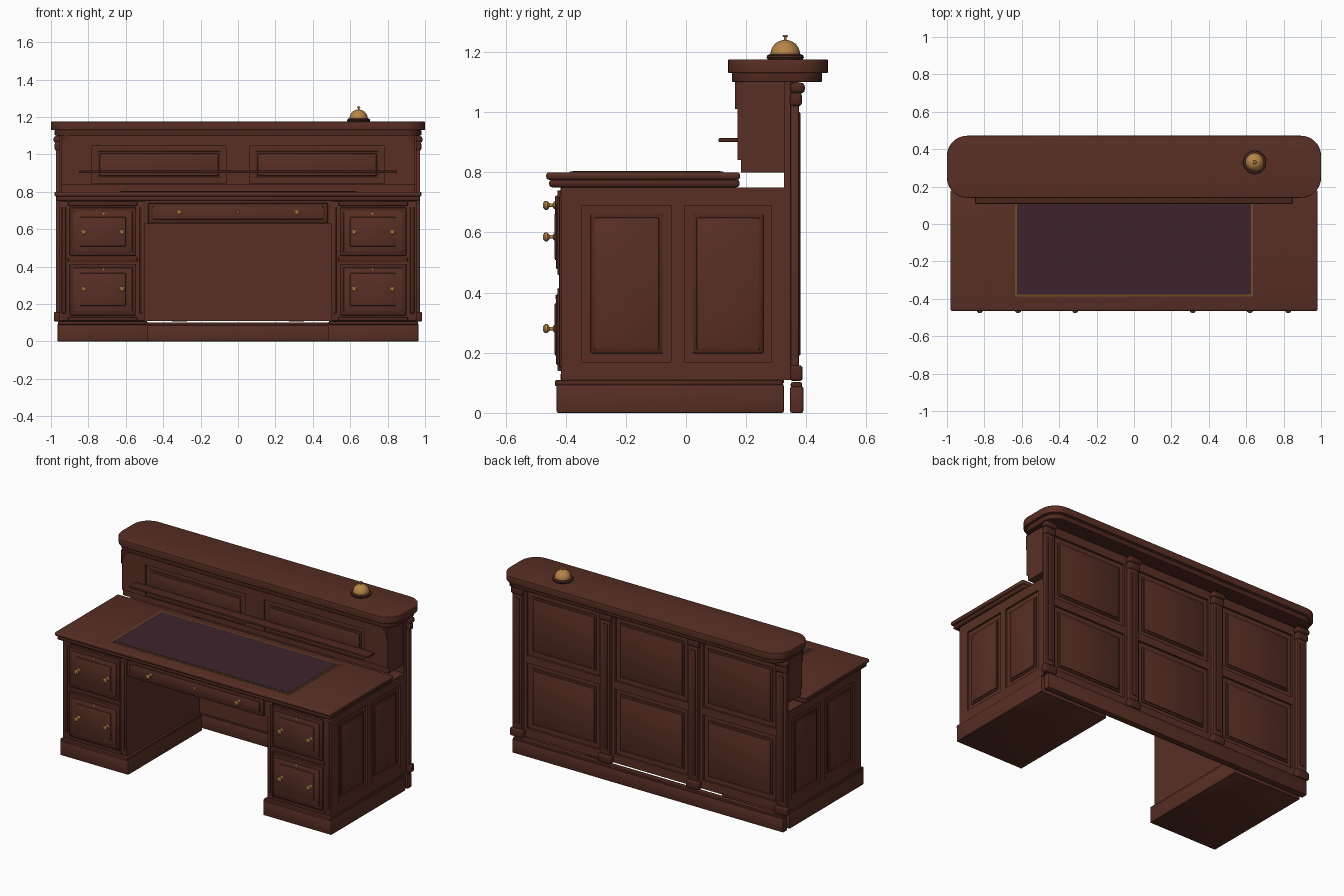
import bpy, bmesh, math
from mathutils import Matrix, Vector

if "Cube" in bpy.data.objects:
    bpy.data.objects.remove(bpy.data.objects["Cube"])


def material(name, rgb):
    m = bpy.data.materials.new(name)
    m.use_nodes = True
    m.diffuse_color = (*rgb, 1)
    m.node_tree.nodes["Principled BSDF"].inputs["Base Color"].default_value = (*rgb, 1)
    return m


WOOD = material("mahogany", (0.098, 0.028, 0.018))
TRIM = material("dark mahogany", (0.074, 0.020, 0.013))
LEATHER = material("plum leather", (0.048, 0.017, 0.026))
BRASS = material("brass", (0.47, 0.23, 0.065))
GILT = material("gilt edging", (0.16, 0.075, 0.02))


def finish(name, bm, mat):
    bmesh.ops.recalc_face_normals(bm, faces=bm.faces)
    me = bpy.data.meshes.new(name)
    bm.to_mesh(me)
    bm.free()
    me.polygons.foreach_set("use_smooth", [True] * len(me.polygons))
    me.set_sharp_from_angle(angle=math.radians(35))
    me.materials.append(mat)
    ob = bpy.data.objects.new(name, me)
    bpy.context.collection.objects.link(ob)
    return ob


def box(name, xs, ys, zs, mat=WOOD, bevel=0.0, segments=2):
    bm = bmesh.new()
    bmesh.ops.create_cube(bm, size=1)
    for v in bm.verts:
        v.co = [min(r) + (c + 0.5) * abs(r[1] - r[0]) for c, r in zip(v.co, (xs, ys, zs))]
    if bevel:
        bmesh.ops.bevel(bm, geom=bm.edges[:], offset=bevel, segments=segments,
                        profile=0.5, affect='EDGES')
    return finish(name, bm, mat)


def prism(name, points, depth, mat, bevel=0.0):
    """Extrude a closed outline of 3D points along a depth vector."""
    bm = bmesh.new()
    face = bm.faces.new([bm.verts.new(p) for p in points])
    out = bmesh.ops.extrude_face_region(bm, geom=[face])
    moved = [g for g in out["geom"] if isinstance(g, bmesh.types.BMVert)]
    bmesh.ops.translate(bm, vec=depth, verts=moved)
    if bevel:
        d = Vector(depth).normalized()
        rims = [e for e in bm.edges
                if abs((e.verts[0].co - e.verts[1].co).normalized().dot(d)) < 0.5]
        bmesh.ops.bevel(bm, geom=rims, offset=bevel, segments=3, profile=0.5, affect='EDGES')
    return finish(name, bm, mat)


def lathe(name, profile, place, mat, forward=False, steps=24):
    """Spin (radius, height) points; forward turns the axis to the front."""
    bm = bmesh.new()
    vs = [bm.verts.new((r, 0, h)) for r, h in profile]
    edges = [bm.edges.new(p) for p in zip(vs, vs[1:])]
    bmesh.ops.spin(bm, geom=vs + edges, axis=(0, 0, 1), cent=(0, 0, 0),
                   angle=math.tau, steps=steps)
    bmesh.ops.remove_doubles(bm, verts=bm.verts, dist=0.0002)
    turn = Matrix.Rotation(math.pi / 2, 4, 'X') if forward else Matrix()
    bmesh.ops.transform(bm, matrix=Matrix.Translation(place) @ turn, verts=bm.verts)
    return finish(name, bm, mat)


def facing(name, axis, core, out, us, vs, cols, rows):
    """Framed panelling: stiles, rails, and a raised field in each opening.
    core and out are the inner and outer positions along the facing axis."""
    def part(label, u, v, n, mat, bevel):
        if axis == 'x':
            box(name + label, n, u, v, mat, bevel)
        else:
            box(name + label, u, n, v, mat, bevel)

    def gaps(span, openings):
        flat = [span[0]] + [c for o in openings for c in o] + [span[1]]
        return list(zip(flat[::2], flat[1::2]))

    for g in gaps(us, cols):
        part("_stile", g, vs, (core, out), WOOD, 0)
    mid = core + (out - core) * 0.5
    for c in cols:
        for g in gaps(vs, rows):
            part("_rail", c, g, (core, out), WOOD, 0)
        for r in rows:
            def inset(d):
                return (c[0] + d, c[1] - d), (r[0] + d, r[1] - d)
            part("_moulding", *inset(0.028), (core, mid), TRIM, 0.003)
            part("_field", *inset(0.040), (core, out), WOOD, 0.005)


def knob(x, z, y=-0.435):
    lathe("drawer_knob", [(0, 0), (0.012, 0), (0.012, 0.004), (0.006, 0.008), (0.006, 0.018),
                          (0.015, 0.026), (0.015, 0.034), (0.008, 0.04), (0, 0.04)],
          (x, y, z), BRASS, True, 16)


def keyhole(x, z, y=-0.435):
    lathe("keyhole_plate", [(0, 0), (0.008, 0), (0.006, 0.004), (0, 0.004)],
          (x, y, z), BRASS, True, 12)


# Pedestals, mirrored left and right
for s in (-1, 1):
    def span(a, b):
        return (s * a, s * b)
    box("pedestal_body", span(0.5, 0.943), (-0.41, 0.325), (0.1, 0.75))
    box("pedestal_plinth", span(0.48, 0.965), (-0.43, 0.325), (0, 0.095), WOOD, 0.005)
    box("plinth_moulding", span(0.485, 0.962), (-0.436, 0.322), (0.088, 0.11), TRIM, 0.007)
    facing("side", 'x', s * 0.943, s * 0.955, (-0.41, 0.325), (0.11, 0.75),
           [(-0.345, -0.05), (-0.005, 0.285)], [(0.17, 0.69)])
    # Drawer surround
    for a, b in ((0.5, 0.538), (0.908, 0.955)):
        box("front_stile", span(a, b), (-0.416, -0.385), (0.11, 0.75), WOOD, 0.004)
        box("stile_strip", span(a + 0.012, b - 0.012), (-0.422, -0.41), (0.15, 0.72), TRIM, 0.004)
    for z0, z1 in ((0.11, 0.13), (0.425, 0.452), (0.725, 0.75)):
        box("drawer_rail", span(0.538, 0.908), (-0.418, -0.4), (z0, z1), TRIM, 0.003)
    # Drawers
    for z0, z1, kz in ((0.14, 0.415, 0.28), (0.458, 0.715, 0.585)):
        box("drawer_edge", span(0.545, 0.9), (-0.428, -0.405), (z0, z1), TRIM, 0.005)
        box("drawer_front", span(0.565, 0.88), (-0.432, -0.41), (z0 + 0.02, z1 - 0.02), WOOD, 0.004)
        box("drawer_field", span(0.6, 0.845), (-0.437, -0.41), (z0 + 0.05, z1 - 0.05), WOOD, 0.005)
        for kx in (0.62, 0.825):
            knob(s * kx, kz)
        keyhole(s * 0.72, z1 - 0.03, -0.43)
    knob(s * 0.315, 0.69)

# Centre drawer over the knee space
box("drawer_housing", (-0.5, 0.5), (-0.41, 0.1), (0.63, 0.75))
box("centre_drawer_edge", (-0.48, 0.48), (-0.428, -0.4), (0.632, 0.74), TRIM, 0.005)
box("centre_drawer_front", (-0.455, 0.455), (-0.436, -0.41), (0.652, 0.722), WOOD, 0.006)
keyhole(0, 0.69)

# Desk top with writing surface
box("desk_top_moulding", (-0.972, 0.972), (-0.455, 0.178), (0.75, 0.776), TRIM, 0.01, 3)
box("desk_top", (-0.982, 0.982), (-0.465, 0.18), (0.775, 0.8), WOOD, 0.01, 3)
box("gilt_border", (-0.637, 0.637), (-0.388, 0.125), (0.798, 0.802), GILT)
box("leather_inlay", (-0.626, 0.626), (-0.377, 0.115), (0.798, 0.804), LEATHER)

# Riser between the desk and the counter
box("riser_body", (-0.945, 0.945), (0.183, 0.325), (0.8, 1.1))
facing("riser", 'y', 0.183, 0.171, (-0.945, 0.945), (0.84, 1.1),
       [(-0.78, -0.065), (0.065, 0.78)], [(0.845, 1.045)])
box("pen_shelf", (-0.85, 0.85), (0.108, 0.18), (0.9, 0.914), TRIM, 0.005)
for s in (-1, 1):
    curve = [(0.07 - 0.07 * math.sin(t), 0.09 * math.cos(t) - 0.09)
             for t in [i * math.pi / 16 for i in range(9)]]
    outline = [(s * 0.945, 0.163, 1.1)] + [(s * (0.945 - x), 0.163, 1.1 + z) for x, z in curve]
    prism("riser_bracket", outline, (0, 0.02, 0), TRIM)

# Panelled back with pilasters
posts = (-0.94, -0.313, 0.313, 0.94)
box("back_panel", (-0.955, 0.955), (0.325, 0.34), (0.11, 1.1))
facing("back", 'y', 0.34, 0.353, (-0.955, 0.955), (0.11, 1.1),
       [(a + 0.055, b - 0.055) for a, b in zip(posts, posts[1:])],
       [(0.165, 0.585), (0.635, 1.045)])
box("back_plinth", (-0.965, 0.965), (0.346, 0.39), (0, 0.088), WOOD, 0.006)
box("back_plinth_moulding", (-0.962, 0.962), (0.348, 0.386), (0.084, 0.102), TRIM, 0.006)
for x in posts:
    def wide(w):
        return (x - w, x + w)
    box("pilaster", wide(0.034), (0.348, 0.376), (0.11, 1.1), WOOD, 0.004)
    box("pilaster_strip", wide(0.017), (0.37, 0.38), (0.19, 1.0), TRIM, 0.003)
    box("pilaster_base", wide(0.045), (0.346, 0.388), (0.106, 0.158), TRIM, 0.01, 3)
    box("pilaster_capital", wide(0.04), (0.346, 0.385), (1.02, 1.065), TRIM, 0.01, 3)
    box("pilaster_cap_roll", wide(0.046), (0.346, 0.395), (1.062, 1.098), TRIM, 0.014, 3)


# Counter top with rounded corners
def counter(name, half, y0, y1, z0, z1, radius, mat):
    pts = []
    for i, (sx, cy) in enumerate(((1, y1 - radius), (-1, y1 - radius),
                                  (-1, y0 + radius), (1, y0 + radius))):
        for k in range(11):
            a = (i + k / 10) * math.pi / 2
            pts.append((sx * (half - radius) + radius * math.cos(a),
                        cy + radius * math.sin(a), z0))
    prism(name, pts, (0, 0, z1 - z0), mat, 0.004)


counter("counter_moulding", 0.98, 0.153, 0.452, 1.1, 1.132, 0.09, TRIM)
counter("counter_top", 1.0, 0.14, 0.472, 1.13, 1.175, 0.108, WOOD)

# Service bell
spot = (0.645, 0.33, 1.175)
lathe("bell_base", [(0, 0), (0.058, 0), (0.062, 0.006), (0.06, 0.013), (0.052, 0.018), (0, 0.018)],
      spot, TRIM, steps=32)
dome = [(0.049 * math.cos(i * math.pi / 16), 0.018 + 0.047 * math.sin(i * math.pi / 16))
        for i in range(9)]
lathe("bell_dome", [(0, 0.018)] + dome, spot, BRASS, steps=32)
lathe("bell_plunger", [(0, 0.06), (0.004, 0.06), (0.004, 0.074), (0.01, 0.077), (0.008, 0.081), (0, 0.082)],
      spot, BRASS, steps=16)
